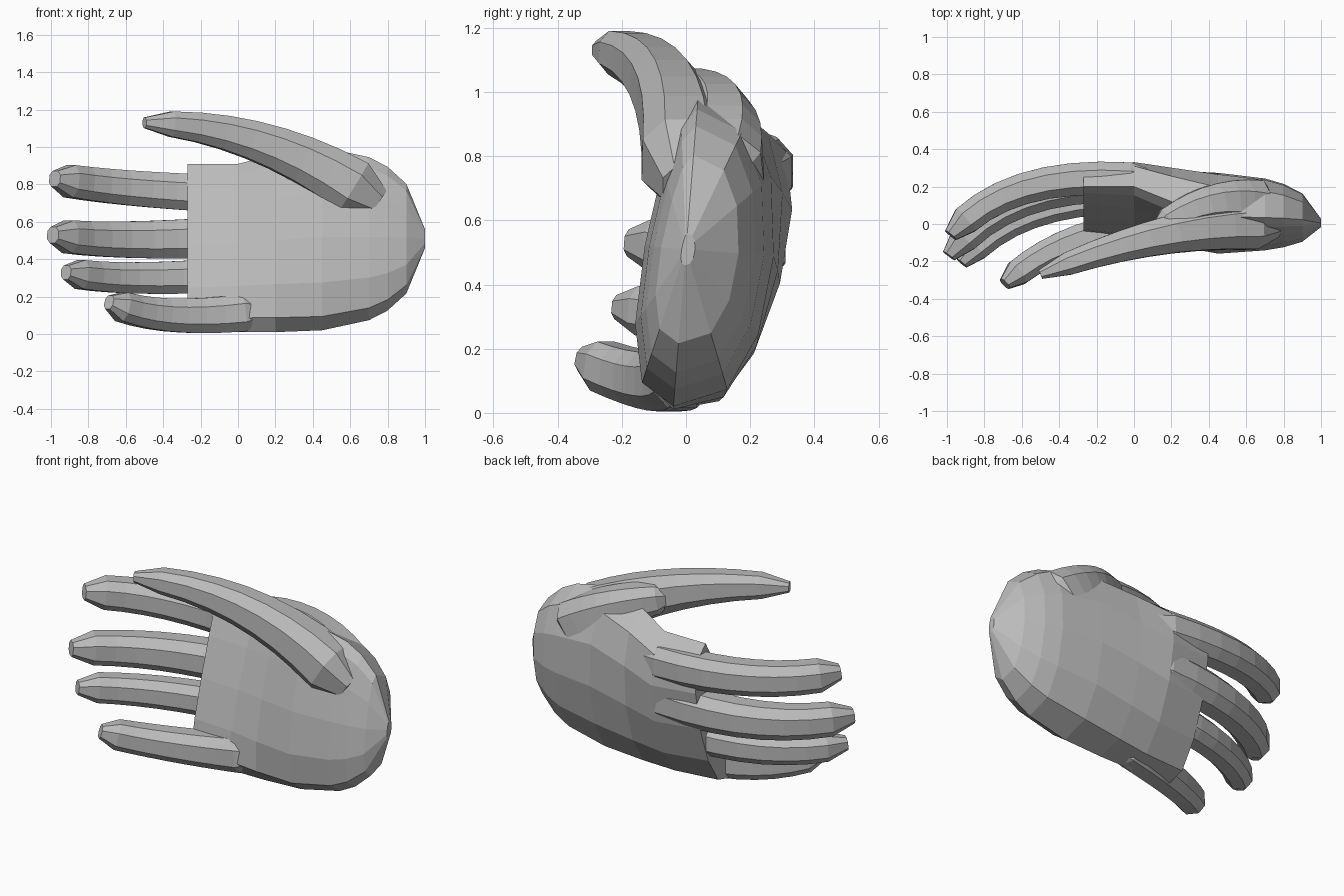
import bpy, bmesh, math
from mathutils import Vector

if "Cube" in bpy.data.objects:
    bpy.data.objects.remove(bpy.data.objects["Cube"], do_unlink=True)

grey = bpy.data.materials.new("light_grey")
grey.use_nodes = True
grey.diffuse_color = (0.5, 0.5, 0.5, 1)
shader = next(node for node in grey.node_tree.nodes if node.type == "BSDF_PRINCIPLED")
shader.inputs["Base Color"].default_value = grey.diffuse_color


def signed_power(value, power):
    return math.copysign(abs(value) ** power, value)


def loft(name, rings):
    """Skin a list of equal rings and cap both ends."""
    bm = bmesh.new()
    loops = [[bm.verts.new(point) for point in ring] for ring in rings]
    for first, second in zip(loops, loops[1:]):
        for i in range(len(first)):
            bm.faces.new((first[i - 1], first[i], second[i], second[i - 1]))
    bm.faces.new(loops[0])
    bm.faces.new(loops[-1])
    bmesh.ops.recalc_face_normals(bm, faces=bm.faces)
    mesh = bpy.data.meshes.new(name)
    bm.to_mesh(mesh)
    bm.free()
    mesh.materials.append(grey)
    obj = bpy.data.objects.new(name, mesh)
    bpy.context.collection.objects.link(obj)


def digit(name, base, bend, tip, thick, thin, steps=9, sides=8):
    """Tapering tube with a buried root and a blunt end, curving from base to tip."""
    base, bend, tip = Vector(base), Vector(bend), Vector(tip)
    rings = []
    for step in range(steps + 1):
        t = step / steps
        near, far = base.lerp(bend, t), bend.lerp(tip, t)
        centre, along = near.lerp(far, t), far - near
        side = along.cross(Vector((0, 0, 1))).normalized()
        up = side.cross(along).normalized()
        radius = thick + (thin - thick) * t
        if step in (0, steps):
            radius *= 0.5
        ring = []
        for i in range(sides):
            angle = math.tau * (i + 0.5) / sides
            across = side * signed_power(math.cos(angle), 0.8) * 0.9
            ring.append(centre + (across + up * signed_power(math.sin(angle), 0.8)) * radius)
        rings.append(ring)
    loft(name, rings)


def palm_ring(x, half_sides=6):
    """Section between the lower and upper edge, bulged to back and front."""
    swell = min(x, 0.4)
    grow = max(swell, 0)
    heel = max(0.1, math.sqrt(1 - x ** 4))
    middle = 0.46 + grow / 8
    reach = (0.45 + grow / 8) * heel
    low = Vector((x, -0.04 * heel, middle - reach))
    high = Vector((x, (0.2 - grow * 0.4) * heel, middle + reach))
    chord = high - low
    normal = Vector((0, chord.z, -chord.y)).normalized()
    back = 0.22 + swell * 0.15
    front = 0.08 + swell * 0.13
    ring = []
    for i in range(2 * half_sides):
        angle = math.pi * i / half_sides
        wave, lean = math.sin(angle), math.cos(angle)
        # the front is fuller on the little finger side
        depth = back if wave > 0 else front * (1 + lean * 0.4)
        bulge = depth * heel * signed_power(wave, 0.75)
        ring.append(low + chord * (1 - lean) / 2 + normal * bulge)
    return ring


# Palm, from the finger roots to the rounded heel
loft("palm", [palm_ring(x) for x in (-0.27, 0, 0.2, 0.45, 0.7, 0.8, 0.9, 1)])

# Four fingers curling forward
digit("index_finger", (0.15, 0.22, 0.74), (-0.65, 0.33, 0.77), (-0.98, -0.06, 0.83), 0.11, 0.09)
digit("middle_finger", (0.15, 0.2, 0.53), (-0.65, 0.28, 0.48), (-0.99, -0.17, 0.53), 0.12, 0.09)
digit("ring_finger", (0.15, 0.13, 0.33), (-0.6, 0.18, 0.27), (-0.92, -0.21, 0.33), 0.1, 0.08)
digit("little_finger", (0.15, 0, 0.13), (-0.4, -0.04, 0.05), (-0.69, -0.32, 0.17), 0.11, 0.08)

# Thumb, and the flesh joining it to the back of the hand
digit("thumb", (0.75, 0, 0.7), (0.15, 0, 1.12), (-0.5, -0.27, 1.13), 0.17, 0.06)
digit("thumb_web", (0.7, 0.1, 0.7), (0.4, 0.17, 0.97), (0.12, -0.03, 1), 0.16, 0.08)
